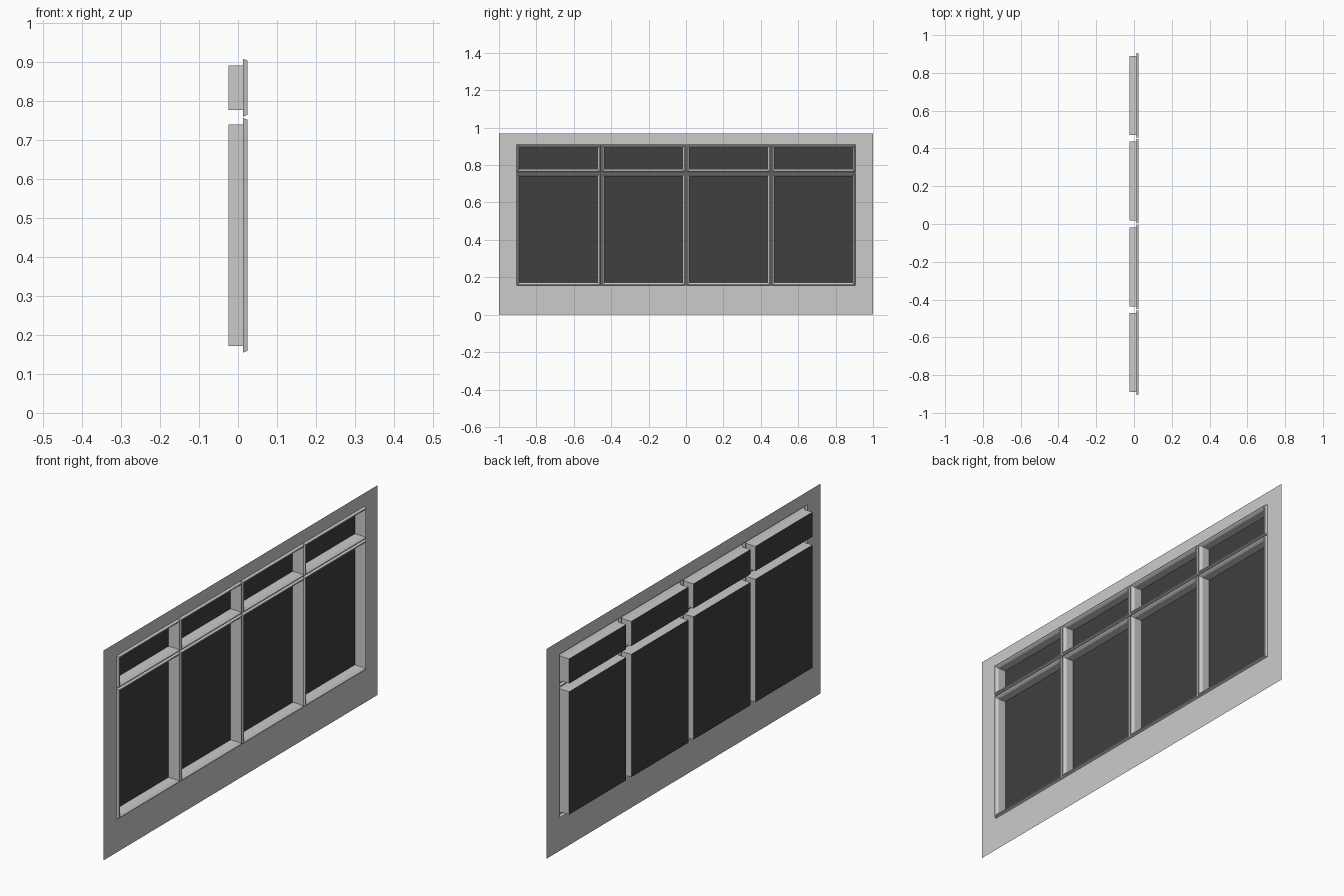
import bpy, bmesh

if "Cube" in bpy.data.objects:
    bpy.data.objects.remove(bpy.data.objects["Cube"])

WALL_X, RIDGE_X, BACK_X = 0.013, 0.025, -0.025
Y_CELLS = [(-0.906, -0.4555), (-0.4525, -0.002), (0.002, 0.4525), (0.4555, 0.906)]
Z_CELLS = [(0.155, 0.757), (0.761, 0.909)]
TOP, HALF, INSET = 0.97, 1.0, 0.017

glass = bpy.data.materials.new("dark_glass")
glass.diffuse_color = (0.05, 0.05, 0.05, 1)
glass.use_nodes = True
glass.node_tree.nodes["Principled BSDF"].inputs["Base Color"].default_value = glass.diffuse_color


def finish(bm, name, mat=None):
    me = bpy.data.meshes.new(name)
    bm.to_mesh(me)
    bm.free()
    ob = bpy.data.objects.new(name, me)
    bpy.context.collection.objects.link(ob)
    if mat:
        me.materials.append(mat)
    return ob


def ring(bm, y, z, inset, x):
    (y0, y1), (z0, z1) = y, z
    i = inset
    return [bm.verts.new((x, a, b)) for a, b in
            ((y0 + i, z0 + i), (y1 - i, z0 + i), (y1 - i, z1 - i), (y0 + i, z1 - i))]


# Thin wall sheet with one opening per window cell
ys = [-HALF] + [v for c in Y_CELLS for v in c] + [HALF]
zs = [0] + [v for c in Z_CELLS for v in c] + [TOP]
bm = bmesh.new()
grid = [[bm.verts.new((WALL_X, y, z)) for z in zs] for y in ys]
for i in range(len(ys) - 1):
    for j in range(len(zs) - 1):
        if not (i % 2 and j % 2):
            bm.faces.new((grid[i][j], grid[i + 1][j], grid[i + 1][j + 1], grid[i][j + 1]))
finish(bm, "wall")

# Raised moulding, deep reveal and recessed pane for each cell
profile = [(0, WALL_X), (0.004, RIDGE_X - 0.001), (0.007, RIDGE_X),
           (0.011, RIDGE_X - 0.003), (INSET, WALL_X), (INSET, BACK_X)]
for j, z in enumerate(Z_CELLS):
    for i, y in enumerate(Y_CELLS):
        bm = bmesh.new()
        rings = [ring(bm, y, z, *p) for p in profile]
        for a, b in zip(rings, rings[1:]):
            for k in range(4):
                n = (k + 1) % 4
                bm.faces.new((a[k], a[n], b[n], b[k]))
        finish(bm, f"window_frame_{j}_{i}")
        bm = bmesh.new()
        bm.faces.new(ring(bm, y, z, INSET, BACK_X))
        finish(bm, f"window_pane_{j}_{i}", glass)
